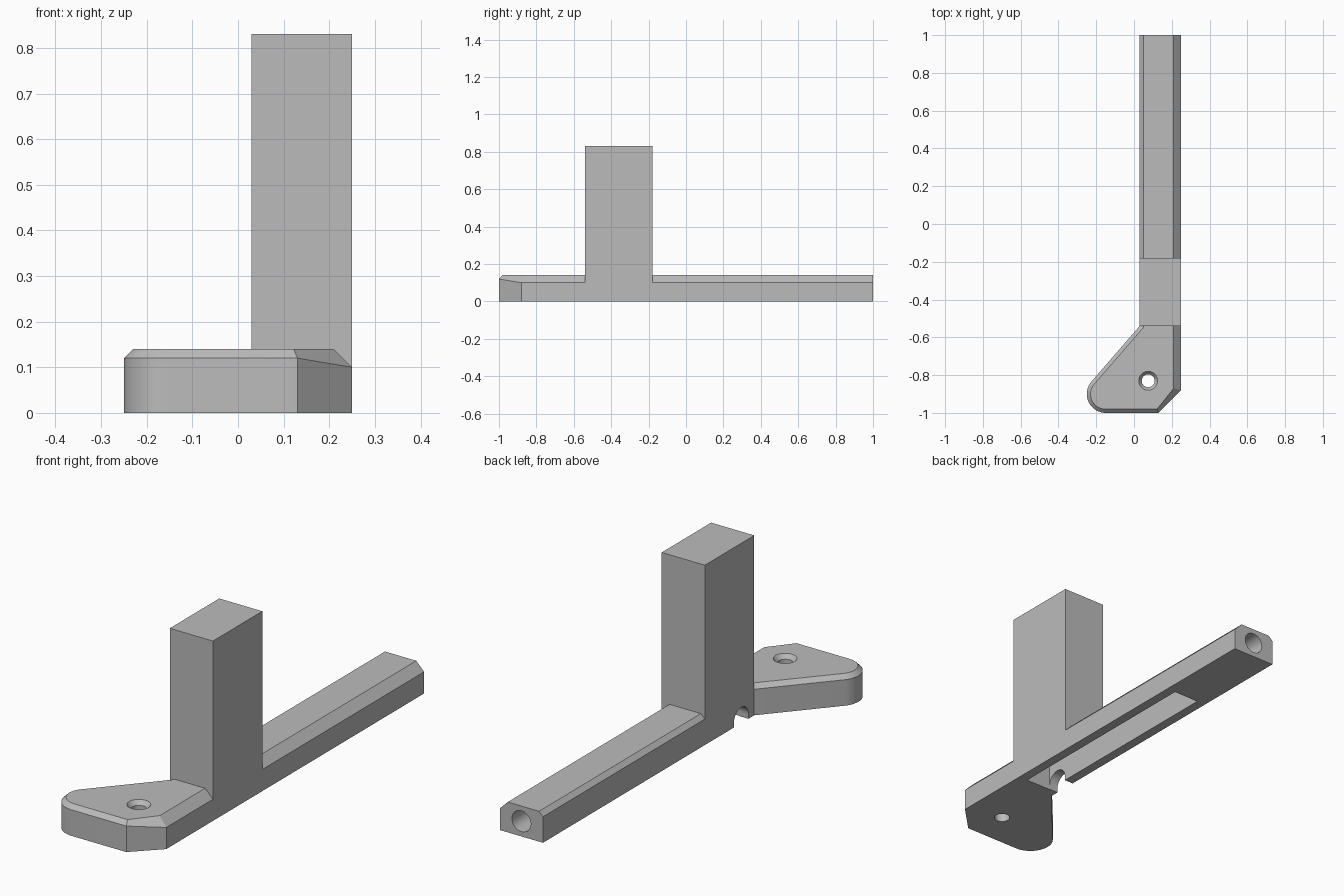
import bpy, bmesh, math
from mathutils import Matrix

cube = bpy.data.objects.get("Cube")
if cube:
    bpy.data.objects.remove(cube, do_unlink=True)

grey = bpy.data.materials.new("plain grey")
grey.use_nodes = True
grey.diffuse_color = (0.5, 0.5, 0.5, 1)
grey.node_tree.nodes["Principled BSDF"].inputs["Base Color"].default_value = (0.5, 0.5, 0.5, 1)


def add_object(name, bm):
    bmesh.ops.recalc_face_normals(bm, faces=bm.faces)
    mesh = bpy.data.meshes.new(name)
    bm.to_mesh(mesh)
    bm.free()
    mesh.materials.append(grey)
    obj = bpy.data.objects.new(name, mesh)
    bpy.context.collection.objects.link(obj)
    return obj


def box(name, low, high):
    bm = bmesh.new()
    bmesh.ops.create_cube(bm, size=1)
    for v in bm.verts:
        v.co = [low[i] if v.co[i] < 0 else high[i] for i in range(3)]
    return add_object(name, bm)


def round_cutter(name, centre, axis, length, r1, r2=None):
    bm = bmesh.new()
    turn = {"x": Matrix.Rotation(math.pi / 2, 4, "Y"),
            "y": Matrix.Rotation(math.pi / 2, 4, "X"),
            "z": Matrix.Identity(4)}[axis]
    bmesh.ops.create_cone(bm, cap_ends=True, segments=48, radius1=r1,
                          radius2=r1 if r2 is None else r2, depth=length,
                          matrix=Matrix.Translation(centre) @ turn)
    return add_object(name, bm)


def combine(target, other, operation):
    mod = target.modifiers.new(operation, "BOOLEAN")
    mod.operation, mod.solver, mod.object = operation, "EXACT", other
    bpy.ops.object.select_all(action="DESELECT")
    bpy.context.view_layer.objects.active = target
    target.select_set(True)
    bpy.ops.object.modifier_apply(modifier=mod.name)
    bpy.data.objects.remove(other, do_unlink=True)


# Rail and foot: one outline with a rounded toe and chamfered upper edges
TOP = 0.14
# each entry: outer x, y, eave height, inner x, y
outline = [(0.03, 1, 0.12, 0.05, 1), (0.03, -0.54, 0.12, 0.05, -0.548)]
steps = 16
for i in range(steps + 1):
    a = math.radians(139 + (270 - 139) * i / steps)
    c, s = math.cos(a), math.sin(a)
    outline.append((-0.15 + 0.1 * c, -0.9 + 0.1 * s, 0.12,
                    -0.15 + 0.08 * c, -0.9 + 0.08 * s))
outline += [(0.13, -1, 0.12, 0.122, -0.98),
            (0.25, -0.88, 0.10, 0.21, -0.87),
            (0.25, 1, 0.10, 0.21, 1)]

bm = bmesh.new()
rings = [[bm.verts.new((x, y, 0)) for x, y, z, u, v in outline],
         [bm.verts.new((x, y, z)) for x, y, z, u, v in outline],
         [bm.verts.new((u, v, TOP)) for x, y, z, u, v in outline]]
for lower, upper in zip(rings, rings[1:]):
    for i in range(len(outline)):
        j = (i + 1) % len(outline)
        bm.faces.new((lower[i], lower[j], upper[j], upper[i]))
bm.faces.new(rings[0])
bm.faces.new(rings[-1])
bracket = add_object("bracket", bm)

# Upright post
combine(bracket, box("post", (0.03, -0.54, 0.06), (0.25, -0.18, 0.83)), "UNION")

# Pocket in the underside
combine(bracket, box("pocket", (0.075, -0.5, -0.1), (0.205, 0.53, 0.118)), "DIFFERENCE")

# Cable bore from the back end into the pocket
combine(bracket, round_cutter("bore", (0.14, 0.8, 0.07), "y", 0.6, 0.048), "DIFFERENCE")

# Arched side notch into the pocket
combine(bracket, round_cutter("arch", (0.05, -0.445, 0.02), "x", 0.12, 0.053), "DIFFERENCE")
combine(bracket, box("arch_slot", (-0.01, -0.498, -0.1), (0.11, -0.392, 0.02)), "DIFFERENCE")

# Countersunk screw hole
combine(bracket, round_cutter("screw_hole", (0.075, -0.83, 0.07), "z", 0.4, 0.034), "DIFFERENCE")
combine(bracket, round_cutter("countersink", (0.075, -0.83, 0.14), "z", 0.04, 0.034, 0.066), "DIFFERENCE")

bpy.context.view_layer.objects.active = bracket
bracket.select_set(True)
bpy.ops.object.shade_smooth_by_angle(angle=math.radians(20))
